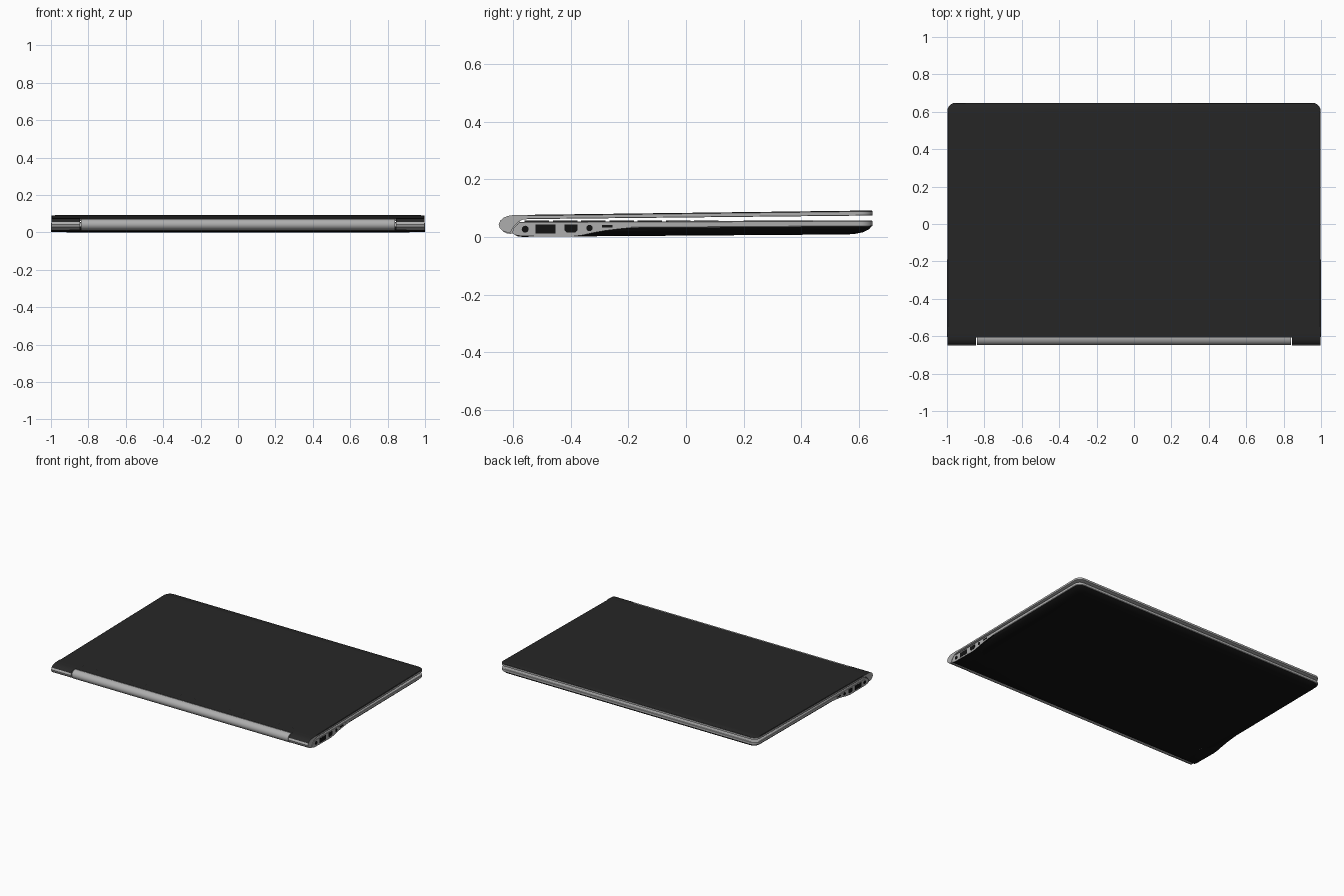
import bpy, bmesh, math

if "Cube" in bpy.data.objects:
    bpy.data.objects.remove(bpy.data.objects["Cube"])


def material(name, v):
    m = bpy.data.materials.new(name)
    m.diffuse_color = (v, v, v, 1)
    m.use_nodes = True
    m.node_tree.nodes["Principled BSDF"].inputs["Base Color"].default_value = m.diffuse_color
    return m


SILVER = material("silver", 0.42)
DARK = material("dark_cover", 0.02)
BLACK = material("black_shell", 0.006)


def finish(name, bm, mats, pick=None, angle=30):
    """Turn a bmesh into an object; pick(normal) chooses the material slot."""
    bmesh.ops.recalc_face_normals(bm, faces=bm.faces)
    bm.normal_update()
    for f in bm.faces:
        f.material_index = pick(f.normal) if pick else 0
    me = bpy.data.meshes.new(name)
    bm.to_mesh(me)
    bm.free()
    ob = bpy.data.objects.new(name, me)
    bpy.context.collection.objects.link(ob)
    for m in mats:
        me.materials.append(m)
    bpy.ops.object.select_all(action='DESELECT')
    ob.select_set(True)
    bpy.context.view_layer.objects.active = ob
    bpy.ops.object.shade_smooth_by_angle(angle=math.radians(angle))
    return ob


def outline(inset, back, r=0.045, n=8):
    """Square back corners, rounded corners at the +y edge."""
    hx, y1 = 0.998 - inset, 0.648 - inset
    pts = [(-hx, back), (hx, back)]
    for cx, start in ((hx - r, 0), (r - hx, 90)):
        for i in range(n + 1):
            a = math.radians(start + 90 * i / n)
            pts.append((cx + r * math.cos(a), y1 - r + r * math.sin(a)))
    return pts


def loft(name, rings, mats, pick=None):
    """rings: (inset, back y, z at back, z at front)"""
    bm = bmesh.new()
    loops = []
    for inset, back, zb, zf in rings:
        loops.append([bm.verts.new((x, y, zb + (zf - zb) * (y + 0.65) / 1.3))
                      for x, y in outline(inset, back)])
    for a, b in zip(loops, loops[1:]):
        for i in range(len(a)):
            j = (i + 1) % len(a)
            bm.faces.new((a[i], a[j], b[j], b[i]))
    bm.faces.new(loops[0])
    bm.faces.new(loops[-1])
    return finish(name, bm, mats, pick)


def extrude_x(name, profile, spans, mats, pick=None):
    """Extrude a y-z profile along one or more x spans."""
    bm = bmesh.new()
    for x0, x1 in spans:
        a = [bm.verts.new((x0, y, z)) for y, z in profile]
        b = [bm.verts.new((x1, y, z)) for y, z in profile]
        bm.faces.new(a)
        bm.faces.new(b)
        for i in range(len(a)):
            j = (i + 1) % len(a)
            bm.faces.new((a[i], a[j], b[j], b[i]))
    return finish(name, bm, mats, pick)


def both(x0, x1):
    return [(x0, x1), (-x1, -x0)]


def boxes(name, items, mat):
    bm = bmesh.new()
    for x0, x1, y0, y1, z0, z1 in items:
        vs = bmesh.ops.create_cube(bm, size=1)['verts']
        for v in vs:
            v.co = (x0 if v.co.x < 0 else x1, y0 if v.co.y < 0 else y1, z0 if v.co.z < 0 else z1)
    return finish(name, bm, [mat])


def top_dark(n):
    return 1 if n.z > 0.45 else 0


def under_dark(n):
    return 1 if n.z < -0.5 else 0


# Lid: dark cover, silver edge
loft("lid", [(0.003, -0.55, 0.0610, 0.0745), (0, -0.55, 0.0625, 0.0760),
             (0, -0.55, 0.0725, 0.0890), (0.004, -0.55, 0.0755, 0.0920)],
     [SILVER, DARK], top_dark)
extrude_x("lid_rear_strip", [(-0.55, 0.0767), (-0.608, 0.0752), (-0.608, 0.06),
                             (-0.56, 0.0615), (-0.55, 0.062)],
          [(-0.845, 0.845)], [SILVER, DARK], top_dark)
# Hooked lid ends wrapping behind the base
extrude_x("lid_hinge_ends", [(-0.55, 0.0767), (-0.60, 0.0755), (-0.618, 0.073), (-0.633, 0.067),
                             (-0.645, 0.056), (-0.65, 0.043), (-0.646, 0.030), (-0.634, 0.020),
                             (-0.612, 0.013), (-0.606, 0.022), (-0.598, 0.036), (-0.582, 0.052),
                             (-0.566, 0.060), (-0.55, 0.062)],
          both(0.845, 0.998), [SILVER, DARK], top_dark)
# Screen panel under the lid
bm = bmesh.new()
bm.faces.new([bm.verts.new((x, y, 0.0605 + 0.0135 * (y + 0.65) / 1.3))
              for x, y in ((-0.95, -0.5), (-0.95, 0.6), (0.95, 0.6), (0.95, -0.5))])
finish("screen", bm, [BLACK])

# Hinge bar
extrude_x("hinge_bar", [(-0.61 + 0.036 * math.cos(a), 0.042 + 0.031 * math.sin(a))
                        for a in (2 * math.pi * i / 32 for i in range(32))],
          [(-0.84, 0.84)], [SILVER])

# Base tray: silver band and palm rest
loft("base_tray", [(0.002, -0.585, 0.029, 0.037), (0, -0.585, 0.031, 0.039),
                   (0, -0.58, 0.050, 0.0545), (0.003, -0.572, 0.0525, 0.057)], [SILVER])
# Curved black underside
loft("bottom_shell", [(0.004, -0.595, 0.030, 0.038), (0.012, -0.598, 0.018, 0.027),
                      (0.035, -0.595, 0.007, 0.0165), (0.060, -0.585, 0.002, 0.0115),
                      (0.085, -0.57, 0.0, 0.0095)], [BLACK])
# Vertical side walls around the ports
extrude_x("port_walls", [(-0.604, 0.014), (-0.594, 0.007), (-0.57, 0.003), (-0.40, 0.001),
                         (-0.36, 0.006), (-0.32, 0.015), (-0.28, 0.022), (-0.24, 0.027),
                         (-0.19, 0.032), (-0.19, 0.042), (-0.57, 0.051), (-0.585, 0.045),
                         (-0.598, 0.03)],
          both(0.90, 0.9985), [SILVER, BLACK], under_dark)

# Ports on both sides
rects = [(-0.522, -0.452, 0.012, 0.043), (-0.292, -0.255, 0.033, 0.042)]
boxes("rectangular_ports", [(x0, x1, *r) for x0, x1 in both(0.97, 1.0) for r in rects], BLACK)
extrude_x("video_ports", [(-0.422, 0.023), (-0.414, 0.015), (-0.385, 0.015), (-0.377, 0.023),
                          (-0.377, 0.043), (-0.422, 0.043)], both(0.97, 1.0), [BLACK])
for name, cy, cz, r in (("power_sockets", -0.558, 0.027, 0.012), ("audio_sockets", -0.335, 0.031, 0.011)):
    extrude_x(name, [(cy + r * math.cos(math.pi * i / 10), cz + r * math.sin(math.pi * i / 10))
                     for i in range(20)], both(0.97, 1.0), [BLACK])

# Keyboard and touchpad
keys = []
for row in range(7):
    y = -0.56 + row * 0.098
    if row == 6:
        cells = [(-0.84, -0.40), (-0.385, 0.27), (0.285, 0.84)]
    else:
        cells = [(-0.84 + i * 0.12, -0.735 + i * 0.12) for i in range(14)]
    keys += [(a, b, y, y + 0.085, 0.050, 0.0565) for a, b in cells]
boxes("keyboard_keys", keys, BLACK)
boxes("touchpad", [(-0.28, 0.28, 0.2, 0.54, 0.05, 0.0572)], DARK)
